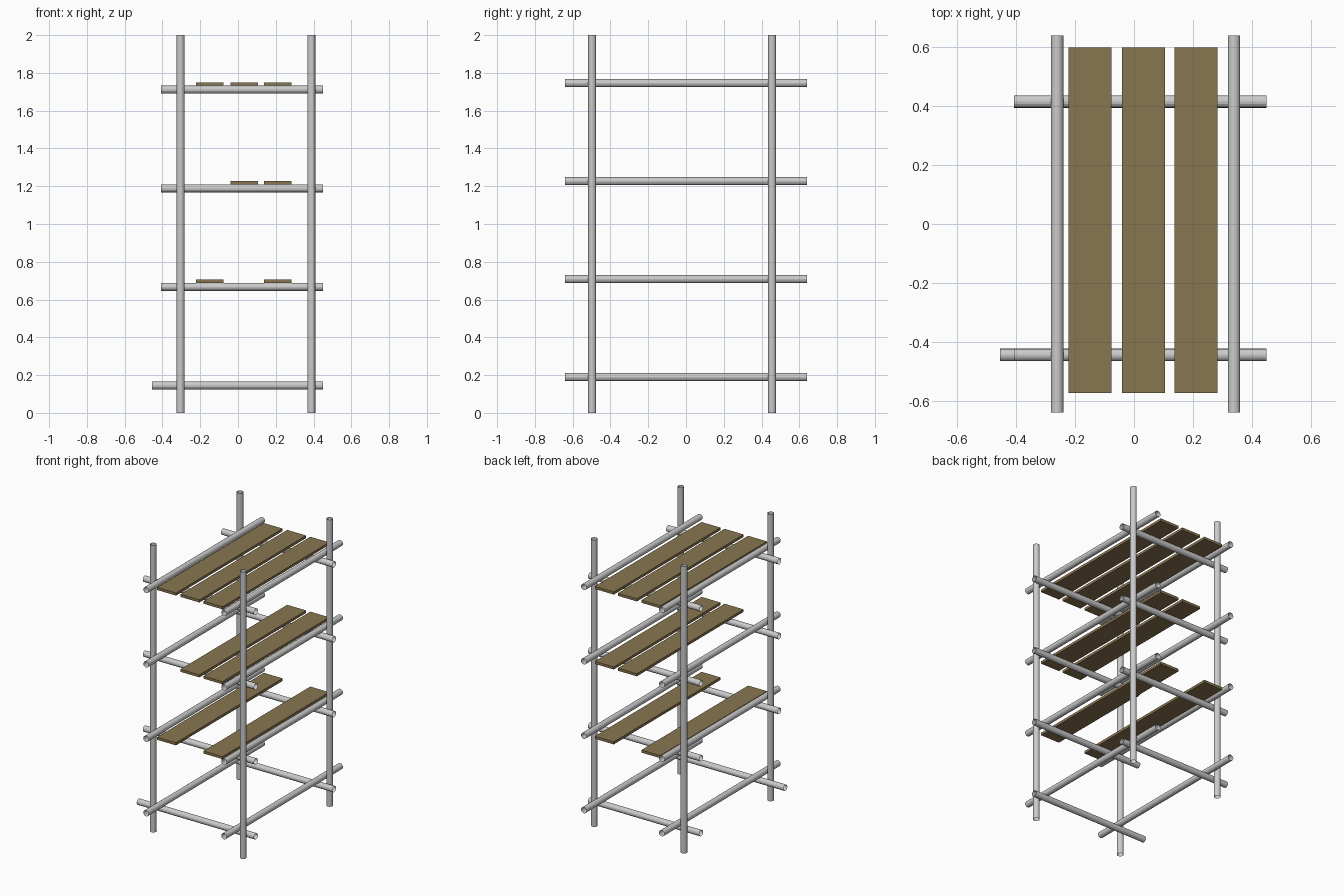
import bpy, bmesh
from mathutils import Vector

if "Cube" in bpy.data.objects:
    bpy.data.objects.remove(bpy.data.objects["Cube"])

R = 0.021      # tube radius
SIDES = 16


def tube(name, start, end):
    """Open-ended, flat-faced scaffold tube between two points."""
    a, b = Vector(start), Vector(end)
    bm = bmesh.new()
    bmesh.ops.create_cone(bm, cap_ends=False, segments=SIDES,
                          radius1=R, radius2=R, depth=(b - a).length)
    me = bpy.data.meshes.new(name)
    bm.to_mesh(me)
    bm.free()
    ob = bpy.data.objects.new(name, me)
    ob.location = (a + b) / 2
    ob.rotation_mode = 'QUATERNION'
    ob.rotation_quaternion = (b - a).to_track_quat('Z', 'Y')
    bpy.context.collection.objects.link(ob)
    return ob


wood = bpy.data.materials.new("wood")
wood.diffuse_color = (0.25, 0.18, 0.08, 1)
wood.use_nodes = True
wood.node_tree.nodes["Principled BSDF"].inputs["Base Color"].default_value = wood.diffuse_color


def plank(name, x, z):
    """Flat board resting on the cross tubes; z is its underside."""
    bpy.ops.mesh.primitive_cube_add(size=1, location=(x, 0.0125, z + 0.009))
    ob = bpy.context.object
    ob.name = name
    ob.scale = (0.146, 1.175, 0.018)
    ob.data.materials.append(wood)


# upright posts
for sx, x in (("left", -0.304), ("right", 0.388)):
    for sy, y in (("front", -0.497), ("back", 0.456)):
        tube(f"{sy}_{sx}_post", (x, y, 0), (x, y, 2))

# four levels: cross tubes below, long side tubes above
for i in range(4):
    zc = 0.145 + 0.522 * i
    zs = 0.19 + 0.5185 * i
    for sy, y in (("front", -0.445), ("back", 0.416)):
        x0 = -0.455 if (i == 0 and sy == "front") else -0.408
        tube(f"{sy}_cross_tube_{i}", (x0, y, zc), (0.45, y, zc))
    for sx, x in (("left", -0.261), ("right", 0.34)):
        tube(f"{sx}_side_tube_{i}", (x, -0.64, zs), (x, 0.64, zs))

# deck planks on the upper three levels
plank_x = (-0.149, 0.032, 0.21)
for level, slots in ((1, (0, 2)), (2, (1, 2)), (3, (0, 1, 2))):
    for s in slots:
        plank(f"plank_{level}_{s}", plank_x[s], 0.145 + 0.522 * level + R)
